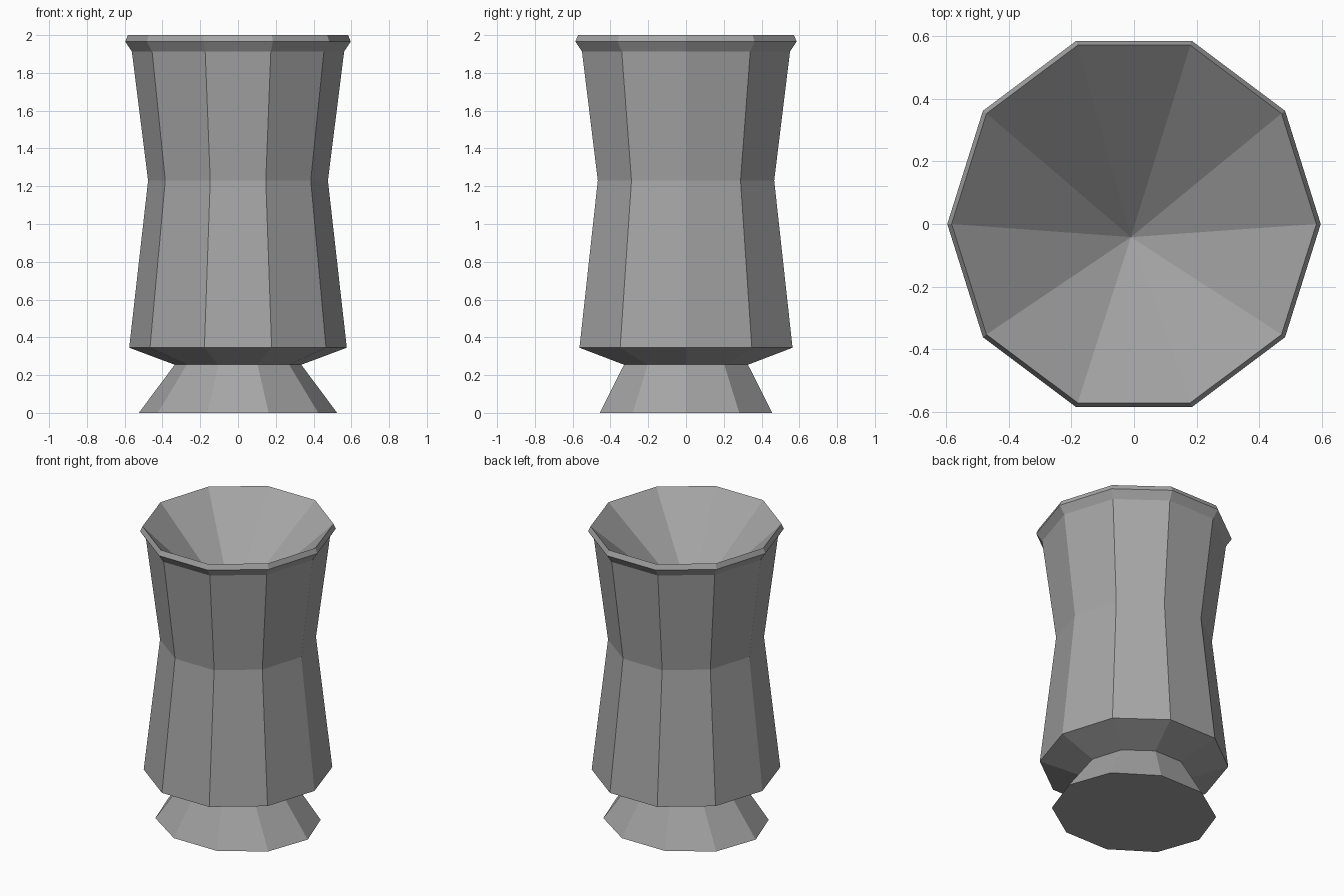
import bpy, bmesh
from math import cos, sin, pi

SIDES = 10

cube = bpy.data.objects.get("Cube")
if cube:
    bpy.data.objects.remove(cube, do_unlink=True)

stone = bpy.data.materials.new("grey stone")
stone.use_nodes = True
GREY = (0.38, 0.38, 0.38, 1)
stone.diffuse_color = GREY
stone.node_tree.nodes["Principled BSDF"].inputs["Base Color"].default_value = GREY


def lathe(name, profile, tip=None, cap_bottom=False):
    """Ten-sided part from (z, x radius, y radius) rings, with an optional end point."""
    bm = bmesh.new()
    angles = [2 * pi * i / SIDES for i in range(SIDES)]
    rings = [[bm.verts.new((rx * cos(a), ry * sin(a), z)) for a in angles]
             for z, rx, ry in profile]
    for low, high in zip(rings, rings[1:]):
        for i in range(SIDES):
            j = (i + 1) % SIDES
            bm.faces.new((low[i], low[j], high[j], high[i]))
    if cap_bottom:
        bm.faces.new(rings[0][::-1])
    if tip:
        point = bm.verts.new(tip)
        for i in range(SIDES):
            bm.faces.new((rings[-1][i], rings[-1][(i + 1) % SIDES], point))
    mesh = bpy.data.meshes.new(name)
    bm.to_mesh(mesh)
    bm.free()
    mesh.materials.append(stone)
    obj = bpy.data.objects.new(name, mesh)
    bpy.context.collection.objects.link(obj)
    return obj


# Flared foot, wider across than deep
lathe("foot", [(0, 0.525, 0.48), (0.255, 0.335, 0.345)], cap_bottom=True)

# Waisted body, from its sloping underside up to the rim
lathe("body", [(0.255, 0.335, 0.345), (0.345, 0.576, 0.593),
               (1.23, 0.476, 0.491), (1.913, 0.562, 0.579)])

# Bevelled rim and the funnel-shaped bowl inside it
lathe("rim_and_bowl", [(1.913, 0.562, 0.579), (1.966, 0.597, 0.616),
                       (2.0, 0.583, 0.601)], tip=(-0.01, -0.042, 1.45))
